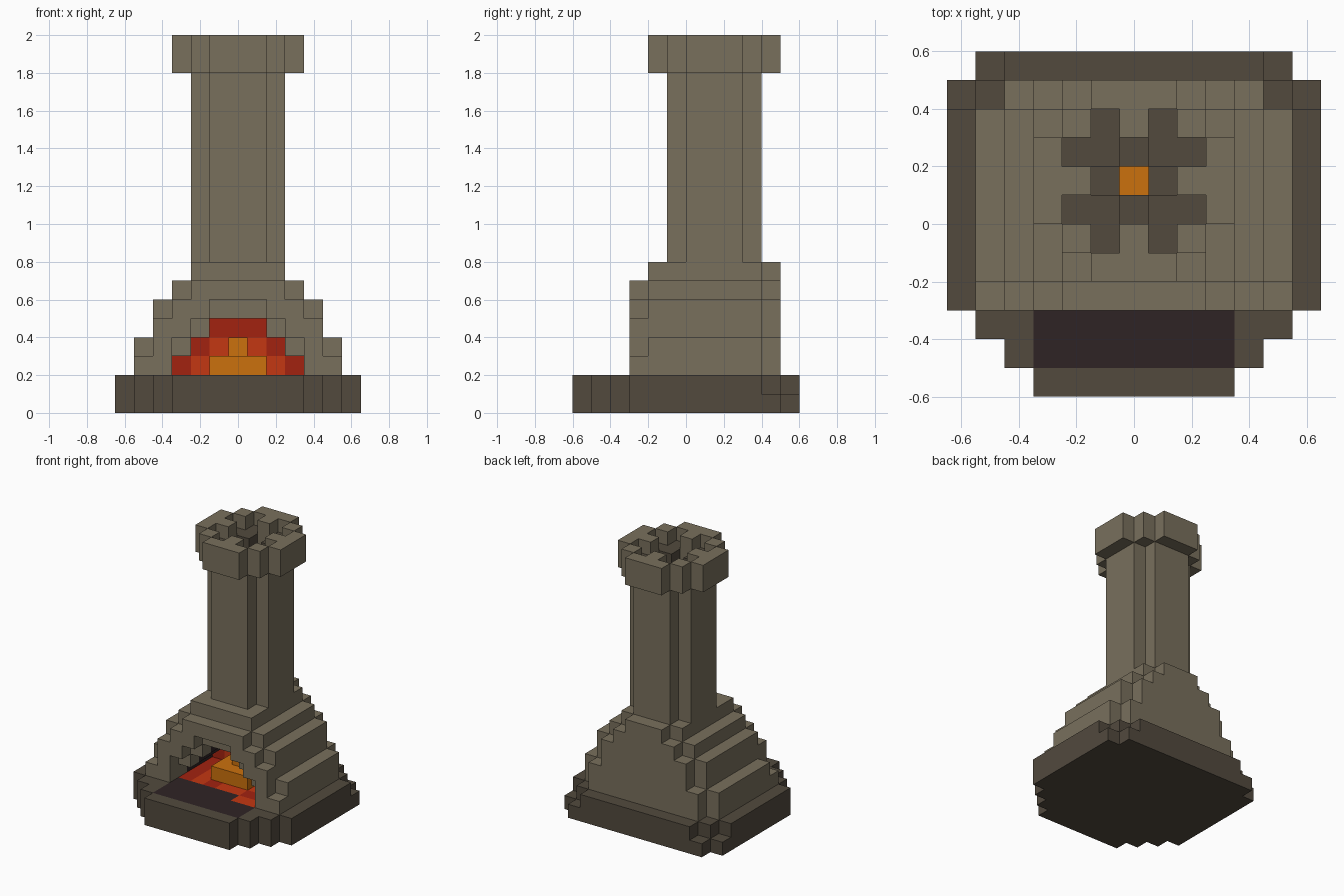
import bpy
import bmesh
from mathutils import Vector

if "Cube" in bpy.data.objects:
    bpy.data.objects.remove(bpy.data.objects["Cube"], do_unlink=True)

S = 0.1  # block size
COLOURS = {
    "stone": (0.19, 0.16, 0.108),
    "dark_stone": (0.084, 0.068, 0.048),
    "charcoal": (0.028, 0.017, 0.018),
    "flame_orange": (0.60, 0.165, 0.004),
    "ember_red": (0.55, 0.038, 0.006),
    "dark_ember": (0.36, 0.016, 0.005),
}
NAMES = list(COLOURS)
MATS = []
for name, rgb in COLOURS.items():
    m = bpy.data.materials.new(name)
    m.use_nodes = True
    m.diffuse_color = (*rgb, 1)
    bsdf = m.node_tree.nodes["Principled BSDF"]
    bsdf.inputs["Base Color"].default_value = (*rgb, 1)
    bsdf.inputs["Roughness"].default_value = 0.9
    MATS.append(m)

grid = {}  # block -> (part, colour)


def blocks(half, rows, layers):
    """Blocks within +-half of the middle column, over inclusive rows and layers."""
    return [(i, j, k) for i in range(-half, half + 1)
            for j in range(rows[0], rows[1] + 1)
            for k in range(layers[0], layers[1] + 1)]


def fill(part, colour, half, rows, layers):
    for c in blocks(half, rows, layers):
        grid[c] = (part, colour)


def paint(colour, half, rows, layers):
    for c in blocks(half, rows, layers):
        if c in grid:
            grid[c] = (grid[c][0], colour)


def carve(half, rows, layers):
    for c in blocks(half, rows, layers):
        grid.pop(c, None)


# Plinth with stepped corners; the upper rear corners are cut back
for layer in (0, 1):
    back = 4 - layer
    for half, rows in ((3, (-6, -6)), (4, (-5, -5)), (5, (-4, -4)), (6, (-3, back)),
                       (5, (back + 1, back + 1)), (4, (back + 2, 5))):
        fill("plinth", "dark_stone", half, rows, (layer, layer))

# Stepped furnace body: main mass, narrower rear row, stepped front row
for half, layers in ((5, (2, 3)), (4, (4, 5)), (3, (6, 6)), (2, (7, 7))):
    fill("furnace_body", "stone", half, (-2, 3), layers)
    fill("furnace_body", "stone", half - 1, (4, 4), layers)
for half, layers in ((5, (2, 2)), (4, (3, 4)), (3, (5, 5)), (2, (6, 6))):
    fill("furnace_body", "stone", half, (-3, -3), layers)

# Chimney shaft and wider cap, both with cut corners
fill("chimney_shaft", "stone", 1, (-1, 3), (8, 17))
fill("chimney_shaft", "stone", 2, (0, 2), (8, 17))
for half, rows in ((1, (-2, 4)), (2, (-1, 3)), (3, (0, 2))):
    fill("chimney_cap", "stone", half, rows, (18, 19))

# Sunken cap floor, leaving one stone block in the middle of each side
for c in blocks(1, (-1, 3), (19, 19)) + blocks(2, (0, 2), (19, 19)):
    if c[:2] not in ((0, -1), (0, 3), (-2, 1), (2, 1)):
        grid.pop(c, None)
        below = (c[0], c[1], 18)
        grid[below] = ("chimney_cap", "dark_stone")

# Flue lining, cross-shaped recess and open flue
paint("dark_stone", 1, (1, 1), (6, 17))
paint("dark_stone", 0, (0, 2), (6, 17))
carve(1, (1, 1), (18, 18))
carve(0, (0, 2), (18, 18))

# Fire chamber: charred lining, glowing back wall, arched hollow
for layer, half in ((2, 3), (3, 2), (4, 1)):
    paint("charcoal", half + 1, (-1, 1), (layer, layer))
    paint("dark_ember", half, (2, 2), (layer, layer))
    paint("ember_red", half - 1, (2, 2), (layer, layer))
paint("charcoal", 1, (-1, 1), (5, 5))
paint("dark_ember", 1, (2, 2), (4, 4))
for layer, half in ((2, 3), (3, 2), (4, 1)):
    carve(half, (-2, 1), (layer, layer))
for layers, half in (((2, 3), 3), ((4, 4), 2), ((5, 5), 1)):
    carve(half, (-3, -3), layers)
carve(0, (1, 1), (5, 19))

# Hearth floor: charcoal apron, then embers
fill("hearth_floor", "charcoal", 3, (-5, -3), (1, 1))
fill("hearth_floor", "dark_ember", 3, (-2, 1), (1, 1))
fill("hearth_floor", "ember_red", 2, (-2, 1), (1, 1))
for i, j in ((-1, -2), (2, -2)):
    grid[(i, j, 1)] = ("hearth_floor", "dark_ember")
for i in (2, 3):
    grid[(i, -3, 1)] = ("hearth_floor", "ember_red")

# Flames
fill("flames", "flame_orange", 1, (-1, 1), (2, 2))
fill("flames", "flame_orange", 0, (0, 1), (3, 3))

# Turn each part into a mesh of its exposed block faces
for part in sorted({p for p, _ in grid.values()}):
    bm = bmesh.new()
    for cell, (owner, colour) in grid.items():
        if owner != part:
            continue
        centre = Vector((cell[0], cell[1] + 0.5, cell[2] + 0.5)) * S
        for axis in range(3):
            for sign in (-1, 1):
                step = list(cell)
                step[axis] += sign
                if tuple(step) in grid:
                    continue
                n, u = Vector(), Vector()
                n[axis] = sign
                u[(axis + 1) % 3] = 1
                v = n.cross(u)
                corners = [centre + (n + a * u + b * v) * S / 2
                           for a, b in ((-1, -1), (1, -1), (1, 1), (-1, 1))]
                face = bm.faces.new([bm.verts.new(c) for c in corners])
                face.material_index = NAMES.index(colour)
    bmesh.ops.remove_doubles(bm, verts=bm.verts, dist=S / 100)
    bmesh.ops.dissolve_limit(bm, angle_limit=0.01, verts=bm.verts,
                             edges=bm.edges, delimit={"MATERIAL"})
    mesh = bpy.data.meshes.new(part)
    bm.to_mesh(mesh)
    bm.free()
    for m in MATS:
        mesh.materials.append(m)
    bpy.context.collection.objects.link(bpy.data.objects.new(part, mesh))
